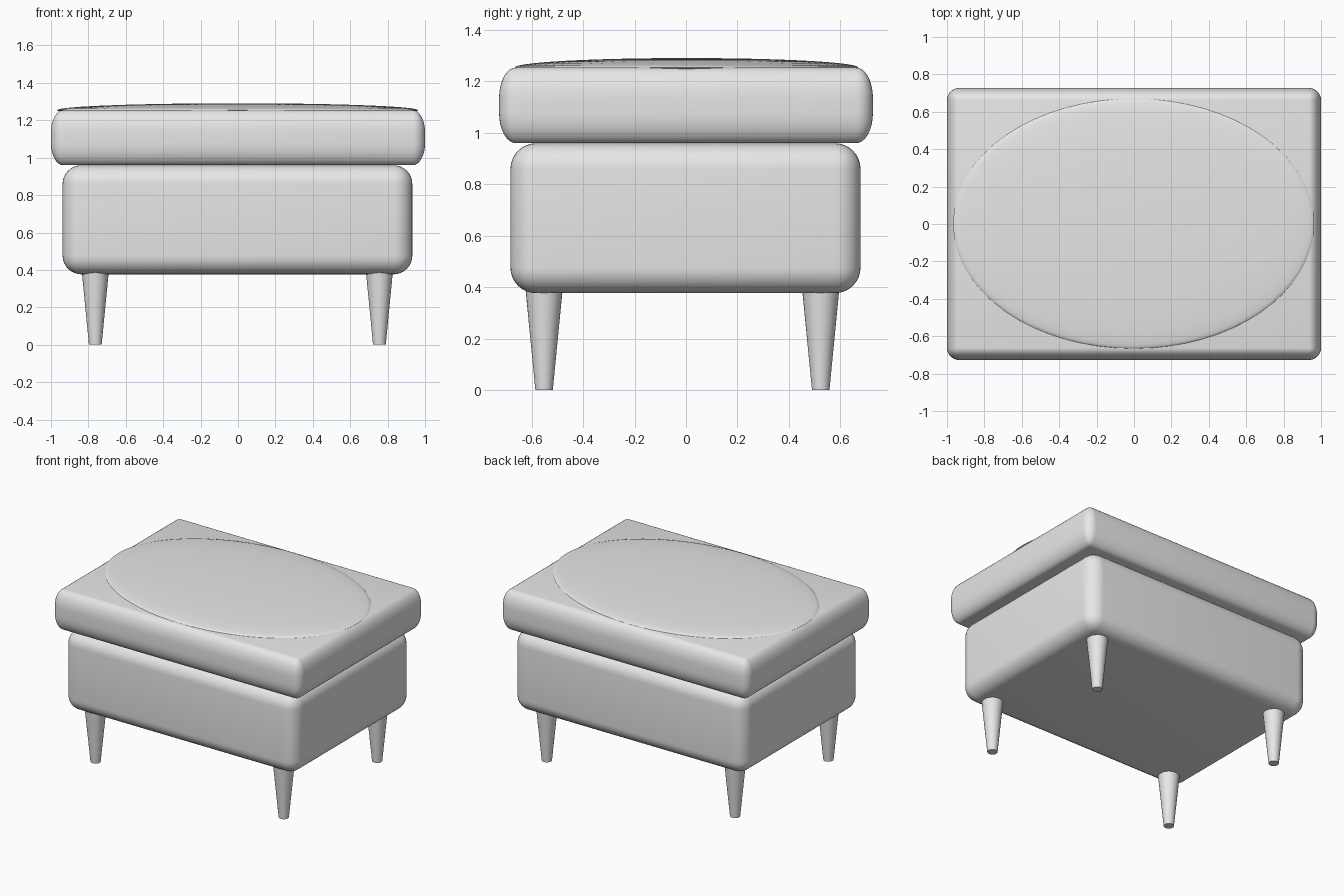
import bpy
import bmesh
from mathutils import Matrix, Vector

default_cube = bpy.data.objects.get("Cube")
if default_cube:
    bpy.data.objects.remove(default_cube, do_unlink=True)

# One plain grey for the whole footstool
grey = bpy.data.materials.new("plain grey")
grey.use_nodes = True
grey.diffuse_color = (0.8, 0.8, 0.8, 1)
grey.node_tree.nodes["Principled BSDF"].inputs["Base Color"].default_value = grey.diffuse_color


def finish(name, bm, location):
    """Turn a bmesh into a smooth-shaded object."""
    mesh = bpy.data.meshes.new(name)
    bmesh.ops.recalc_face_normals(bm, faces=bm.faces)
    bm.to_mesh(mesh)
    bm.free()
    mesh.materials.append(grey)
    obj = bpy.data.objects.new(name, mesh)
    obj.location = location
    bpy.context.collection.objects.link(obj)
    bpy.ops.object.select_all(action='DESELECT')
    obj.select_set(True)
    bpy.context.view_layer.objects.active = obj
    bpy.ops.object.shade_smooth_by_angle()
    return obj


def rounded_box(name, size, location, radius, stretch=1.0):
    """Box with rounded edges; stretch makes the rounding taller than wide."""
    bm = bmesh.new()
    bmesh.ops.create_cube(bm, size=1)
    bmesh.ops.scale(bm, vec=(size[0], size[1], size[2] / stretch), verts=bm.verts)
    bmesh.ops.bevel(bm, geom=bm.edges[:], offset=radius, segments=8,
                    profile=0.5, affect='EDGES')
    bmesh.ops.scale(bm, vec=(1, 1, stretch), verts=bm.verts)
    return finish(name, bm, location)


# Upholstered body and overhanging cushion
rounded_box("base", (1.87, 1.362, 0.583), (-0.003, -0.002, 0.668), 0.1)
rounded_box("cushion", (2.0, 1.454, 0.294), (0, 0, 1.107), 0.065, stretch=1.8)

# Shallow oval pad on top
bm = bmesh.new()
bmesh.ops.create_uvsphere(bm, u_segments=64, v_segments=32, radius=1)
bmesh.ops.scale(bm, vec=(0.965, 0.668, 0.037), verts=bm.verts)
finish("oval_top_pad", bm, (-0.002, 0.002, 1.254))

# Four tapered round legs
LEG_HEIGHT = 0.4
for side, x in (("right", -0.763), ("left", 0.756)):
    for end, y in (("front", -0.552), ("back", 0.524)):
        bm = bmesh.new()
        bmesh.ops.create_cone(bm, cap_ends=True, segments=32, radius1=0.034,
                              radius2=0.073, depth=LEG_HEIGHT)
        finish(f"{end}_{side}_leg", bm, (x, y, LEG_HEIGHT / 2))
